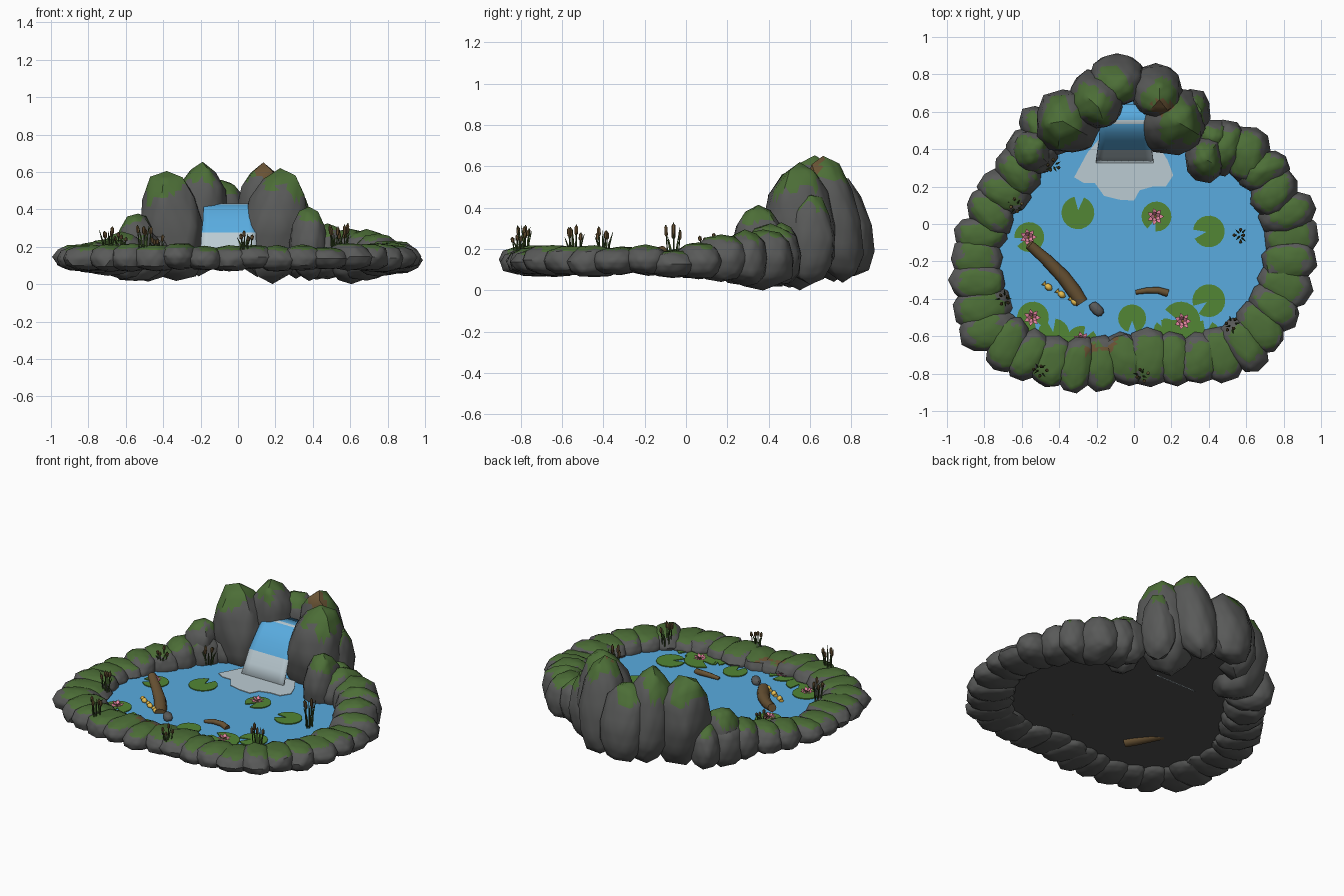
import bpy, bmesh, math, random
from mathutils import Vector, Matrix, noise

if "Cube" in bpy.data.objects:
    bpy.data.objects.remove(bpy.data.objects["Cube"])

random.seed(11)
COLORS = {
    "rock": (0.1, 0.102, 0.1), "moss": (0.073, 0.156, 0.038), "water": (0.1, 0.41, 0.74),
    "foam": (0.5, 0.6, 0.65), "lily_green": (0.085, 0.24, 0.035), "petal_pink": (0.85, 0.25, 0.38),
    "wood": (0.14, 0.085, 0.034), "gold": (0.82, 0.52, 0.08), "reed_green": (0.045, 0.085, 0.02),
    "dark_bed": (0.08, 0.08, 0.08)}
MATS = {}
for name, c in COLORS.items():
    MATS[name] = bpy.data.materials.new(name)
    MATS[name].diffuse_color = (*c, 1)

WATER_Z = 0.13
BARE_SPOTS = [(0.14, 0.66, 0.055), (-0.13, -0.63, 0.05), (-0.24, -0.66, 0.035), (-0.44, 0.3, 0.04)]


def finish(bm, name, mats, smooth=True, angle=42):
    me = bpy.data.meshes.new(name)
    bm.normal_update()
    bm.to_mesh(me)
    bm.free()
    for m in mats:
        me.materials.append(MATS[m])
    if smooth:
        me.polygons.foreach_set("use_smooth", [True] * len(me.polygons))
        me.set_sharp_from_angle(angle=math.radians(angle))
    ob = bpy.data.objects.new(name, me)
    bpy.context.collection.objects.link(ob)
    return ob


def rock(name, x, y, rx, ry, lo, hi, turn=0.0, taper=0.1, moss=0.7, flat=0.72, lean=(0, 0), tilt=0.1):
    """Lumpy boulder with patchy moss on its crown and a few earthy spots."""
    bm = bmesh.new()
    bmesh.ops.create_icosphere(bm, subdivisions=2, radius=1)
    spin = Matrix.Rotation(random.uniform(0, 6), 3, 'Z')
    for v in bm.verts:
        v.co = spin @ v.co
        p = Vector([math.copysign(abs(c) ** e, c) for c, e in zip(v.co, (0.84, 0.84, flat))])
        p *= random.uniform(0.94, 1.05)
        k = 1 - taper * max(p.z, 0)
        v.co = (p.x * k, p.y * k, p.z)
    bmesh.ops.subdivide_edges(bm, edges=bm.edges[:], cuts=2, use_grid_fill=True)
    seed = Vector((x * 9, y * 9, 3))
    h = (hi - lo) / 2
    M = Matrix.Translation((x, y, lo + h)) @ Matrix.Rotation(turn, 4, 'Z') @ Matrix.Diagonal((rx, ry, h, 1))
    for f in bm.faces:
        c = f.calc_center_median()
        level = moss + 0.3 * noise.noise(c * 2.2 + seed) + tilt * c.x
        if c.z > level:
            w = M @ c
            bare = any(math.hypot(w.x - a, w.y - b) < r + 0.03 * noise.noise(w * 40) for a, b, r in BARE_SPOTS)
            f.material_index = 2 if bare else 1
    bm.transform(M)
    for v in bm.verts:
        t = (v.co.z - lo) / (hi - lo) - 0.5
        v.co.x += lean[0] * t
        v.co.y += lean[1] * t
    return finish(bm, name, ["rock", "moss", "wood"])


# Rim of small stones following the shoreline
RIM = [Vector(p) for p in [
    (0.48, 0.41), (0.65, 0.36), (0.73, 0.2), (0.84, 0.03), (0.84, -0.13), (0.81, -0.32), (0.73, -0.48),
    (0.6, -0.64), (0.4, -0.72), (0.2, -0.72), (0, -0.71), (-0.2, -0.75), (-0.4, -0.75), (-0.6, -0.69),
    (-0.78, -0.58), (-0.82, -0.4), (-0.85, -0.22), (-0.81, 0), (-0.69, 0.18), (-0.57, 0.35), (-0.48, 0.5)]]
lengths = [(b - a).length for a, b in zip(RIM, RIM[1:])]
total, count = sum(lengths), 31
for i in range(count):
    d, s = total * i / (count - 1), 0
    while s < len(lengths) - 1 and d > lengths[s]:
        d -= lengths[s]
        s += 1
    tan = (RIM[s + 1] - RIM[s]).normalized()
    p = RIM[s] + tan * d
    rise = min(max((p.y - 0.0) / 0.42, 0), 1)
    rock(f"rim_rock_{i + 1}", p.x, p.y, random.uniform(0.095, 0.125), random.uniform(0.138, 0.16),
         0.07 - 0.06 * rise + random.uniform(-0.01, 0.01), 0.213 + 0.11 * rise + random.uniform(-0.018, 0.015),
         turn=math.atan2(tan.y, tan.x) + random.uniform(-0.3, 0.3), moss=0.68)

# Tall boulders around the waterfall: x, y, rx, ry, low, high, lean x
BIG = [(-0.355, 0.55, 0.178, 0.178, 0.015, 0.60, -0.05), (-0.2, 0.67, 0.15, 0.155, 0.05, 0.645, 0.02),
       (-0.09, 0.77, 0.155, 0.135, 0.06, 0.57, 0.0), (0.12, 0.71, 0.14, 0.14, 0.05, 0.64, 0.03),
       (0.205, 0.55, 0.185, 0.178, 0.015, 0.61, 0.04), (0.31, 0.6, 0.1, 0.12, 0.03, 0.48, 0.0),
       (0.38, 0.35, 0.105, 0.13, 0.02, 0.41, 0.0), (-0.55, 0.39, 0.11, 0.12, 0.01, 0.38, 0.03),
       (0.42, 0.46, 0.1, 0.1, 0.02, 0.33, 0.0)]
for i, (x, y, rx, ry, lo, hi, lx) in enumerate(BIG):
    rock(f"boulder_{i + 1}", x, y, rx, ry, lo, hi, taper=0.17, flat=0.86, moss=0.68,
         lean=(lx, -0.09 if y > 0.62 else 0), tilt=0.25 if x < 0 else -0.12)

# Pond slab: water above, dark bed below
bm = bmesh.new()
outline = RIM + [Vector(p) for p in [(-0.35, 0.62), (-0.2, 0.74), (0.12, 0.74), (0.28, 0.6)]]
face = bm.faces.new([bm.verts.new((p.x, p.y, 0.118)) for p in outline])
top = bmesh.ops.extrude_face_region(bm, geom=[face])
for v in [g for g in top["geom"] if isinstance(g, bmesh.types.BMVert)]:
    v.co.z = WATER_Z
bmesh.ops.recalc_face_normals(bm, faces=bm.faces[:])
bm.normal_update()
for f in bm.faces:
    f.material_index = 0 if f.normal.z > 0.5 else 1
finish(bm, "pond", ["water", "dark_bed"], smooth=False)

# Waterfall sheet: profile of (y, z, half width) swept across, thickened
FALL = [(0.64, 0.425, 0.14), (0.555, 0.43, 0.135), (0.535, 0.425, 0.135), (0.49, 0.40, 0.135),
        (0.44, 0.34, 0.138), (0.395, 0.275, 0.145), (0.36, 0.20, 0.15), (0.32, 0.12, 0.155)]
bm = bmesh.new()
rows = [[bm.verts.new((-0.05 + w * t / 4, y, z)) for t in range(-4, 5)] for y, z, w in FALL]
for j, (a, b) in enumerate(zip(rows, rows[1:])):
    for i in range(8):
        f = bm.faces.new((a[i], b[i], b[i + 1], a[i + 1]))
        f.material_index = 1 if j == 1 or j >= 5 else 0
fall = finish(bm, "waterfall", ["water", "foam"], angle=50)
mod = fall.modifiers.new("thickness", 'SOLIDIFY')
mod.thickness, mod.offset = 0.012, -1


def disc(bm, pts, z, mat=0, thick=0.006):
    """Thin flat plate from an outline."""
    f = bm.faces.new([bm.verts.new((x, y, z + thick)) for x, y in pts])
    f.material_index = mat
    ext = bmesh.ops.extrude_face_region(bm, geom=[f], use_keep_orig=True)
    for v in [g for g in ext["geom"] if isinstance(g, bmesh.types.BMVert)]:
        v.co.z = z
    bmesh.ops.recalc_face_normals(bm, faces=bm.faces[:])


# Foam patch at the foot of the fall
bm = bmesh.new()
disc(bm, [(-0.19, 0.45), (-0.25, 0.38), (-0.32, 0.25), (-0.27, 0.22), (-0.21, 0.22), (-0.16, 0.15), (-0.08, 0.13),
          (0, 0.125), (0.03, 0.18), (0.1, 0.2), (0.17, 0.2), (0.21, 0.26), (0.18, 0.34), (0.13, 0.42)], WATER_Z, 0, 0.004)
finish(bm, "foam_patch", ["foam"], smooth=False)

# Lily pads: x, y, radius, notch direction in degrees
PADS = [(-0.3, 0.06, 0.088, 85), (0.12, 0.04, 0.08, 250), (0.4, -0.04, 0.085, 190), (-0.56, -0.07, 0.08, 200),
        (-0.54, -0.5, 0.085, 300), (-0.01, -0.505, 0.075, 270), (0.4, -0.41, 0.088, 215), (0.25, -0.52, 0.105, 160),
        (-0.28, -0.63, 0.085, 60), (-0.43, -0.59, 0.085, 100), (0.38, -0.6, 0.085, 80), (0.17, -0.57, 0.065, 120)]
for i, (x, y, r, a) in enumerate(PADS):
    bm = bmesh.new()
    pts = [(x + r * 0.15 * math.cos(math.radians(a)), y + r * 0.15 * math.sin(math.radians(a)))]
    for k in range(19):
        t = math.radians(a + 17 + 326 * k / 18)
        pts.append((x + r * math.cos(t), y + r * math.sin(t)))
    disc(bm, pts, WATER_Z + 0.001 * (i % 3))
    finish(bm, f"lily_pad_{i + 1}", ["lily_green"], smooth=False)

# Water lilies: two rings of pointed petals and a golden heart
for i, (x, y) in enumerate([(0.115, 0.04), (-0.565, -0.07), (-0.545, -0.5), (0.26, -0.52), (-0.28, -0.62)]):
    bm = bmesh.new()
    for ring, (r, h, n) in enumerate([(0.046, 0.014, 7), (0.029, 0.03, 5)]):
        for k in range(n):
            R = Matrix.Rotation(math.tau * (k + ring / 2) / n, 3, 'Z')
            quad = [(0.004, 0, 0.004), (r * 0.6, -0.012, h * 0.6), (r, 0, h), (r * 0.6, 0.012, h * 0.6)]
            bm.faces.new([bm.verts.new(R @ Vector(q) + Vector((x, y, WATER_Z + 0.009))) for q in quad])
    g = bmesh.ops.create_icosphere(bm, subdivisions=1, radius=0.007, matrix=Matrix.Translation((x, y, WATER_Z + 0.018)))
    for f in {f for v in g["verts"] for f in v.link_faces}:
        f.material_index = 1
    finish(bm, f"lily_flower_{i + 1}", ["petal_pink", "gold"], smooth=False)


def tube(bm, path, radii, mat=0, sides=8):
    """Round bar through the path points."""
    rings = []
    for i, p in enumerate(path):
        d = (Vector(path[min(i + 1, len(path) - 1)]) - Vector(path[max(i - 1, 0)])).normalized()
        q = d.to_track_quat('Z', 'Y')
        rings.append([bm.verts.new(Vector(p) + q @ Vector((radii[i] * math.cos(math.tau * k / sides),
                      radii[i] * math.sin(math.tau * k / sides), 0))) for k in range(sides)])
    faces = [bm.faces.new((a[k], a[(k + 1) % sides], b[(k + 1) % sides], b[k]))
             for a, b in zip(rings, rings[1:]) for k in range(sides)]
    faces += [bm.faces.new(rings[0][::-1]), bm.faces.new(rings[-1])]
    for f in faces:
        f.material_index = mat


# Sunken log and floating stick
bm = bmesh.new()
tube(bm, [(-0.56, -0.11, 0.19), (-0.47, -0.19, 0.16), (-0.38, -0.28, 0.14), (-0.32, -0.36, 0.13), (-0.28, -0.42, 0.125)],
     [0.026, 0.032, 0.037, 0.039, 0.036], sides=10)
finish(bm, "log", ["wood"], angle=60)
bm = bmesh.new()
tube(bm, [(0.01, -0.365, 0.135), (0.07, -0.355, 0.145), (0.13, -0.355, 0.145), (0.18, -0.37, 0.135)], [0.012, 0.016, 0.018, 0.02])
finish(bm, "stick", ["wood"], angle=60)

# Small golden fish and a pebble
for i, (x, y) in enumerate([(-0.46, -0.335), (-0.39, -0.375), (-0.32, -0.415)]):
    bm = bmesh.new()
    path = [(-0.025, 0.02), (-0.014, 0.01), (-0.005, 0.004), (0.008, -0.006), (0.021, -0.016)]
    tube(bm, [(x + a, y + b, WATER_Z + 0.008) for a, b in path], [0.015, 0.006, 0.016, 0.018, 0.004], sides=6)
    finish(bm, f"fish_{i + 1}", ["gold"], angle=60)
rock("pebble", -0.2, -0.455, 0.045, 0.03, 0.12, 0.17, turn=-0.8, moss=2)

# Cattail clumps: stems with brown heads, and grass blades
CLUMPS = [(0.57, -0.06, 0.13, 0.33), (0.52, -0.54, 0.15, 0.33), (0.04, -0.81, 0.17, 0.29), (-0.5, -0.78, 0.17, 0.34),
          (-0.69, -0.4, 0.16, 0.31), (-0.63, 0.1, 0.18, 0.28), (-0.44, 0.31, 0.14, 0.27)]
for i, (x, y, lo, hi) in enumerate(CLUMPS):
    bm = bmesh.new()
    for k in range(8):
        a = math.tau * k / 8 + i
        c, s, L = math.cos(a), math.sin(a), (hi - lo) * random.uniform(0.7, 1)
        foot = Vector((x + random.uniform(0.005, 0.03) * c, y + random.uniform(0.005, 0.03) * s, lo))
        tip = foot + Vector((0.012 * c, 0.012 * s, L))
        if k % 2 == 0:
            tube(bm, [foot, tip], [0.0035, 0.003], 0, 5)
            tube(bm, [foot.lerp(tip, t) for t in (0.7, 0.74, 0.93, 0.97)], [0.004, 0.009, 0.009, 0.004], 1, 6)
        else:
            tube(bm, [foot, foot.lerp(tip, 0.45), tip + Vector((0.012 * c, 0.012 * s, -0.02))], [0.005, 0.0055, 0.001], 0, 4)
    finish(bm, f"cattails_{i + 1}", ["reed_green", "wood"])

for m in bpy.data.materials:
    if m.users and not m.is_grease_pencil:
        m.use_nodes = True
        m.node_tree.nodes["Principled BSDF"].inputs["Base Color"].default_value = m.diffuse_color
